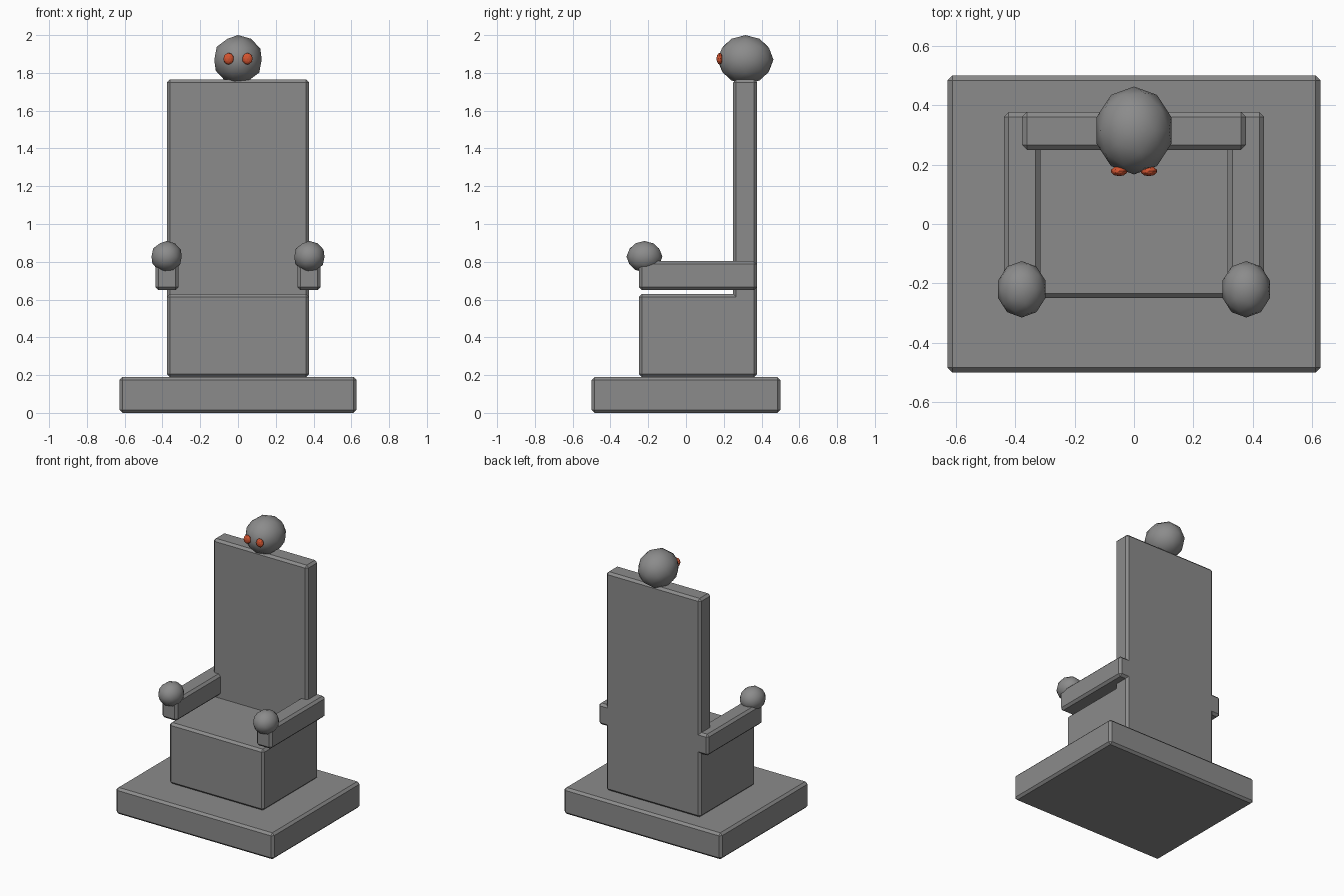
import bpy

# Remove the default cube
cube = bpy.data.objects.get("Cube")
if cube:
    bpy.data.objects.remove(cube, do_unlink=True)


def make_material(name, colour):
    mat = bpy.data.materials.new(name)
    mat.use_nodes = True
    mat.diffuse_color = colour
    mat.node_tree.nodes["Principled BSDF"].inputs["Base Color"].default_value = colour
    return mat


stone = make_material("grey stone", (0.26, 0.26, 0.26, 1))
ember = make_material("ember red", (0.65, 0.09, 0.03, 1))


def block(name, low, high, bevel=0.016):
    """Chamfered box between two opposite corners."""
    centre = [(a + b) / 2 for a, b in zip(low, high)]
    bpy.ops.mesh.primitive_cube_add(size=1, location=centre)
    obj = bpy.context.object
    obj.name = name
    obj.scale = [b - a for a, b in zip(low, high)]
    bpy.ops.object.transform_apply(location=False, rotation=False, scale=True)
    chamfer = obj.modifiers.new("chamfer", 'BEVEL')
    chamfer.width = bevel
    chamfer.segments = 1
    obj.data.materials.append(stone)
    return obj


def ball(name, centre, radii, mat, smooth=True):
    """Low-poly ellipsoid."""
    bpy.ops.mesh.primitive_ico_sphere_add(subdivisions=2, radius=1, location=centre)
    obj = bpy.context.object
    obj.name = name
    obj.scale = radii
    bpy.ops.object.transform_apply(location=False, rotation=False, scale=True)
    if smooth:
        bpy.ops.object.shade_smooth()
    obj.data.materials.append(mat)
    return obj


# Plinth, seat and tall back
block("plinth", (-0.628, -0.5, 0), (0.628, 0.5, 0.19))
block("seat", (-0.377, -0.25, 0.19), (0.377, 0.375, 0.63))
block("backrest", (-0.377, 0.25, 0.19), (0.377, 0.377, 1.765))

# Head resting on the backrest
ball("head", (0, 0.315, 1.87), (0.132, 0.148, 0.13), stone)

# Armrests, their knobs and the eyes
for side, s in (("left", 1), ("right", -1)):
    x1, x2 = sorted((s * 0.315, s * 0.438))
    block(side + "_armrest", (x1, -0.25, 0.65), (x2, 0.377, 0.803))
    ball(side + "_knob", (s * 0.378, -0.22, 0.827), (0.084, 0.095, 0.083), stone)
    ball(side + "_eye", (s * 0.05, 0.178, 1.875), (0.028, 0.017, 0.031), ember, smooth=False)
